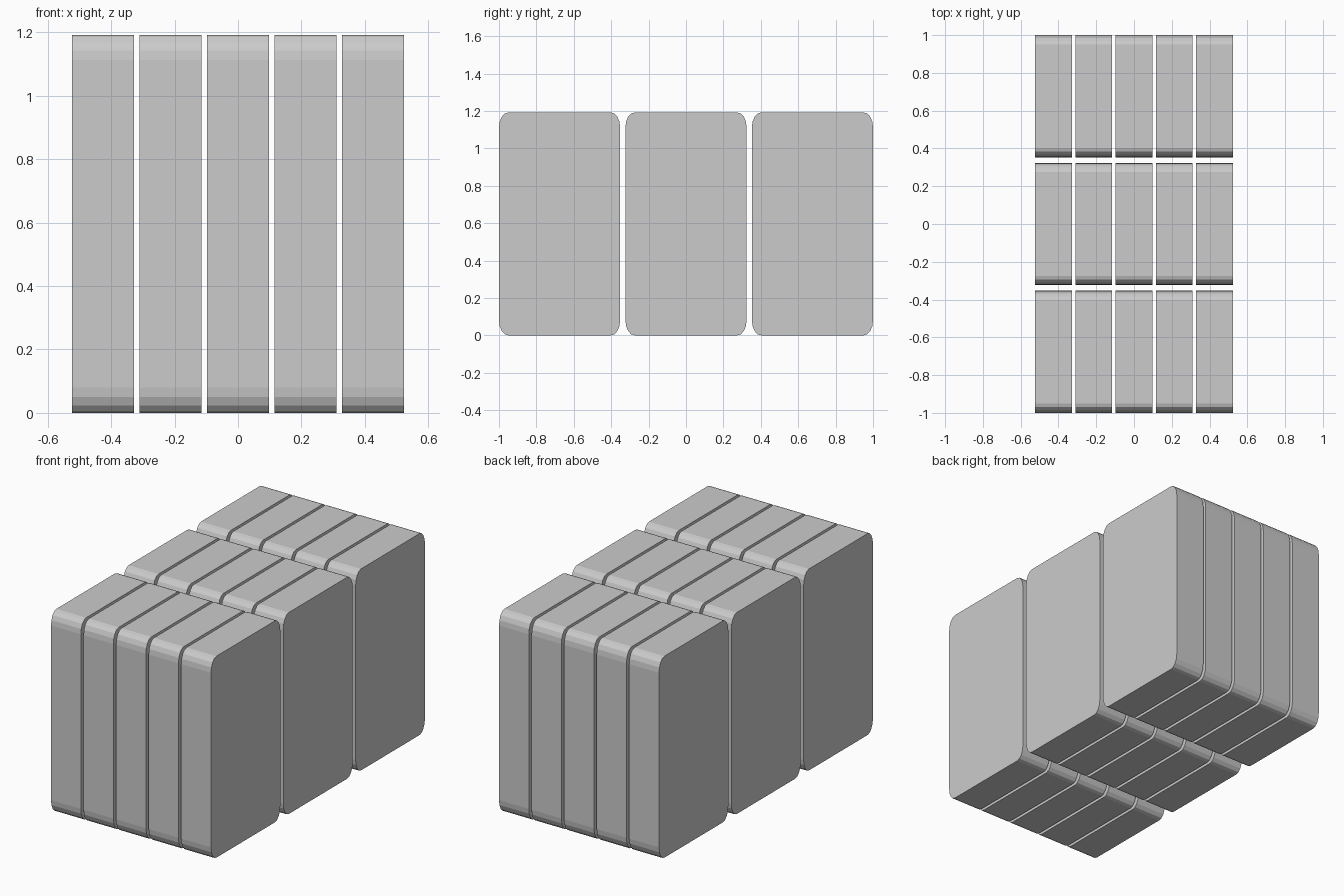
import bpy, bmesh
from math import cos, sin, pi

if "Cube" in bpy.data.objects:
    bpy.data.objects.remove(bpy.data.objects["Cube"])

WIDTH, DEPTH, HEIGHT = 0.195, 0.648, 1.192
PITCH_X, PITCH_Y = 0.213, 0.676
RADIUS_Y, RADIUS_Z, SEGMENTS = 0.05, 0.08, 4


def rounded_profile():
    """Side outline (y, z) with elliptical corners."""
    points = []
    corners = ((1, 1, 0), (-1, 1, 1), (-1, -1, 2), (1, -1, 3))
    for sy, sz, quarter in corners:
        cy = sy * (DEPTH / 2 - RADIUS_Y)
        cz = HEIGHT / 2 + sz * (HEIGHT / 2 - RADIUS_Z)
        for i in range(SEGMENTS + 1):
            a = (quarter + i / SEGMENTS) * pi / 2
            points.append((cy + RADIUS_Y * cos(a), cz + RADIUS_Z * sin(a)))
    return points


# One slab: the outline extruded across its width
mesh = bpy.data.meshes.new("slab")
bm = bmesh.new()
face = bm.faces.new([bm.verts.new((-WIDTH / 2, y, z)) for y, z in rounded_profile()])
extruded = bmesh.ops.extrude_face_region(bm, geom=[face], use_keep_orig=True)
moved = [g for g in extruded["geom"] if isinstance(g, bmesh.types.BMVert)]
bmesh.ops.translate(bm, verts=moved, vec=(WIDTH, 0, 0))
bmesh.ops.recalc_face_normals(bm, faces=bm.faces)
bm.to_mesh(mesh)
bm.free()

# Three rows of five slabs
for row in range(3):
    for col in range(5):
        slab = bpy.data.objects.new(f"slab_row{row + 1}_column{col + 1}", mesh)
        slab.location = ((col - 2) * PITCH_X, (row - 1) * PITCH_Y, 0)
        bpy.context.collection.objects.link(slab)
